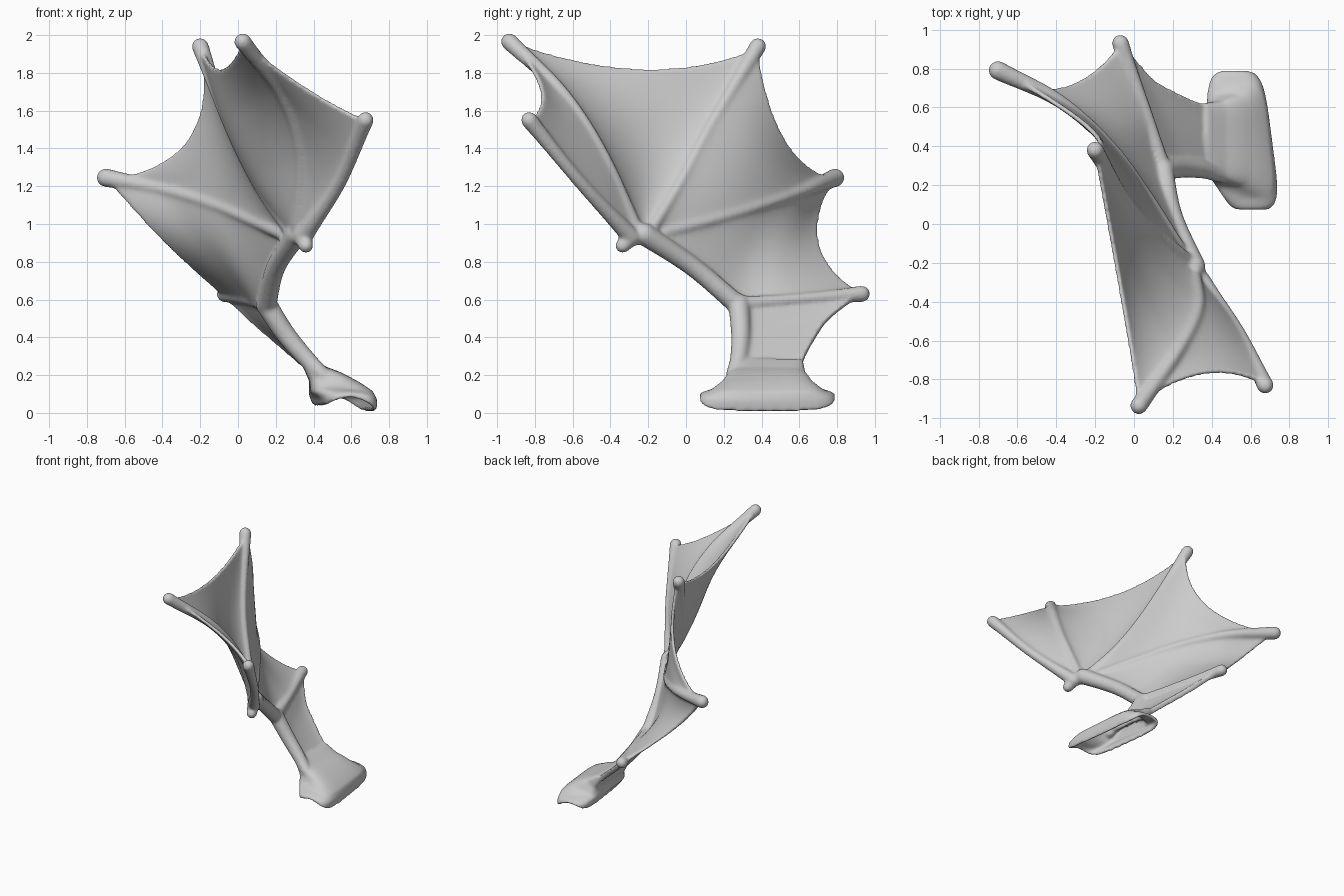
import bpy, bmesh, math
from mathutils import Vector as V

if "Cube" in bpy.data.objects:
    bpy.data.objects.remove(bpy.data.objects["Cube"])

parts = []


def spline(pts, n=28):
    """Smooth path through pts, resampled evenly to n + 1 points."""
    p = [V(q) for q in pts]
    p = [2 * p[0] - p[1]] + p + [2 * p[-1] - p[-2]]
    dense = []
    for i in range(1, len(p) - 2):
        a, b, c, d = p[i - 1:i + 3]
        for k in range(20):
            t = k / 20
            dense.append(0.5 * (2 * b + (c - a) * t + (2 * a - 5 * b + 4 * c - d) * t * t
                                + (3 * b - a - 3 * c + d) * t ** 3))
    dense.append(p[-2])
    dist = [0]
    for a, b in zip(dense, dense[1:]):
        dist.append(dist[-1] + (b - a).length)
    out, j = [], 0
    for i in range(n + 1):
        s = dist[-1] * i / n
        while j < len(dense) - 2 and dist[j + 1] < s:
            j += 1
        out.append(dense[j].lerp(dense[j + 1], (s - dist[j]) / (dist[j + 1] - dist[j])))
    return out


def loft(name, rows, closed=True, caps=False):
    """Skin rows of points into a smooth object."""
    bm = bmesh.new()
    vs = [[bm.verts.new(p) for p in r] for r in rows]
    m = len(rows[0])
    for a, b in zip(vs, vs[1:]):
        for k in range(m if closed else m - 1):
            bm.faces.new((a[k], a[(k + 1) % m], b[(k + 1) % m], b[k]))
    if caps:
        bm.faces.new(vs[0])
        bm.faces.new(vs[-1])
    bmesh.ops.recalc_face_normals(bm, faces=bm.faces)
    me = bpy.data.meshes.new(name)
    bm.to_mesh(me)
    bm.free()
    ob = bpy.data.objects.new(name, me)
    bpy.context.collection.objects.link(ob)
    parts.append(ob)
    return ob


def bone(name, path, r0, rmid, r1):
    """Tapered tube with rounded ends."""
    n = len(path) - 1
    st = []
    for i, p in enumerate(path):
        t = i / n
        r = rmid + (r0 - rmid) * (1 - t) ** 3 + (r1 - rmid) * t ** 3
        st.append((p, (path[min(i + 1, n)] - path[max(i - 1, 0)]).normalized(), r))
    angles = [math.radians(a) for a in (20, 40, 60, 75, 87)]
    (p, d, r), (q, e, s) = st[0], st[-1]
    head = [(p - d * r * math.sin(a), d, r * math.cos(a)) for a in reversed(angles)]
    tail = [(q + e * s * math.sin(a), e, s * math.cos(a)) for a in angles]
    rings, side = [], st[0][1].orthogonal()
    for p, d, r in head + st + tail:
        side = (side - d * side.dot(d)).normalized()
        up = d.cross(side)
        rings.append([p + r * (side * math.cos(k * math.tau / 16) + up * math.sin(k * math.tau / 16))
                      for k in range(16)])
    loft(name, rings, caps=True)


def membrane(name, P, Q, edge=None, billow=(0, 0, 0), n=28):
    """Skin between two bones; edge is the middle of the scalloped free rim."""
    pull = V(edge) - (P[-1] + Q[-1]) / 2 if edge else V((0, 0, 0))
    rows, weights = [], []
    for i, (a, b) in enumerate(zip(P, Q)):
        u, w = i / (len(P) - 1), max((a - b).length, 0.01)
        row = []
        for k in range(n + 1):
            v = k / n
            arch = max(math.sin(math.pi * v), 0) ** 0.8
            row.append(a.lerp(b, v) + pull * (arch * u ** 1.6)
                       + V(billow) * (arch * max(math.sin(math.pi * u), 0)))
            weights.append(0.48 + 0.52 * math.exp(-min(v, 1 - v) * w / 0.04))
        rows.append(row)
    ob = loft(name, rows, closed=False)
    g = ob.vertex_groups.new(name="thickness")
    for i, w in enumerate(weights):
        g.add([i], w, 'REPLACE')
    mod = ob.modifiers.new("skin", 'SOLIDIFY')
    mod.thickness, mod.offset, mod.vertex_group = 0.05, 0, "thickness"


# Bone paths
W = (0.31, -0.22, 0.945)
first = spline([(0.345, -0.29, 0.93), (0.54, -0.56, 1.22), (0.675, -0.83, 1.55)])
second = spline([(0.31, -0.25, 0.95), (0.33, -0.44, 1.37), (0.23, -0.65, 1.69), (0.025, -0.935, 1.965)])
third = spline([(0.28, -0.19, 0.96), (0.11, -0.04, 1.2), (-0.04, 0.12, 1.5), (-0.2, 0.38, 1.94)])
fourth = spline([(0.23, -0.12, 0.95), (0.07, 0.14, 1.02), (-0.12, 0.4, 1.1),
                 (-0.38, 0.63, 1.18), (-0.7, 0.79, 1.245)])
elbow = (0.15, 0.28, 0.575)
rear = spline([elbow, (0.06, 0.58, 0.6), (-0.07, 0.93, 0.63)])
fore = spline([W, (0.2, 0.04, 0.77), (0.15, 0.27, 0.575)])
upper = spline([elbow, (0.25, 0.29, 0.42), (0.36, 0.28, 0.29), (0.45, 0.25, 0.2)])

# Fingers, arm and thumb
bone("first_finger", first, 0.05, 0.03, 0.045)
bone("second_finger", second, 0.035, 0.028, 0.046)
bone("third_finger", third, 0.035, 0.024, 0.046)
bone("fourth_finger", fourth, 0.035, 0.026, 0.05)
bone("elbow_spur", rear, 0.045, 0.027, 0.045)
bone("forearm", fore, 0.06, 0.05, 0.055)
bone("upper_arm", upper, 0.058, 0.052, 0.04)
bone("thumb", spline([W, (0.34, -0.29, 0.92), (0.36, -0.335, 0.885)]), 0.05, 0.042, 0.04)

# Wing membranes
membrane("front_membrane", first, second, (0.36, -0.77, 1.72))
membrane("top_membrane", second, third, (-0.09, -0.22, 1.82), (-0.09, -0.03, 0))
membrane("back_membrane", third, fourth, (-0.26, 0.52, 1.45))
arm_line = spline([W, (0.2, 0.05, 0.77), (0.13, 0.29, 0.58), (0.06, 0.58, 0.6), (-0.07, 0.93, 0.63)])
membrane("lower_membrane", fourth, arm_line, (-0.38, 0.70, 0.9))
trailing = spline([(-0.07, 0.93, 0.63), (0.07, 0.76, 0.5), (0.2, 0.68, 0.39),
                   (0.34, 0.62, 0.27), (0.45, 0.62, 0.17)])
membrane("arm_membrane", upper, trailing)

# Flared open root: centre x, z, half length, half thickness, thickness slope, skew, end lift
levels = [(0.36, 0.27, 0.18, 0.015, 0.9, 0.0, 0.0),
          (0.43, 0.20, 0.19, 0.05, 0.7, 0.0, 0.0),
          (0.49, 0.145, 0.23, 0.105, 0.3, 0.01, 0.0),
          (0.545, 0.105, 0.29, 0.145, 0.0, 0.03, 0.01),
          (0.56, 0.07, 0.34, 0.14, -0.05, 0.045, 0.03),
          (0.565, 0.025, 0.355, 0.13, -0.12, 0.045, 0.06)]
rings = []
for i in range(26):
    j = min(i // 5, len(levels) - 2)
    f = i / 5 - j
    cx, cz, hy, ht, slope, skew, lift = [a + (b - a) * f for a, b in zip(levels[j], levels[j + 1])]
    ring = []
    for k in range(64):
        c, s = math.cos(k * math.tau / 64), math.sin(k * math.tau / 64)
        x = math.copysign(abs(c) ** 0.4, c)
        y = math.copysign(abs(s) ** 0.4, s)
        d = V((1, 0, slope)).normalized()
        ring.append(V((cx - skew * y, 0.43 + hy * y, cz + lift * (1 - x * x))) + d * (ht * x))
    rings.append(ring)
mod = loft("wing_root", rings).modifiers.new("skin", 'SOLIDIFY')
mod.thickness, mod.offset = 0.024, 0

# Fuse everything into one fleshy skin with soft ridges
for ob in parts:
    ob.select_set(True)
bpy.context.view_layer.objects.active = parts[0]
bpy.ops.object.convert(target='MESH')
bpy.ops.object.join()
wing = bpy.context.view_layer.objects.active
wing.name = "wing"
mod = wing.modifiers.new("fuse", 'REMESH')
mod.mode, mod.voxel_size, mod.use_smooth_shade = 'VOXEL', 0.0095, True
mod = wing.modifiers.new("soften", 'SMOOTH')
mod.factor, mod.iterations = 0.5, 14
